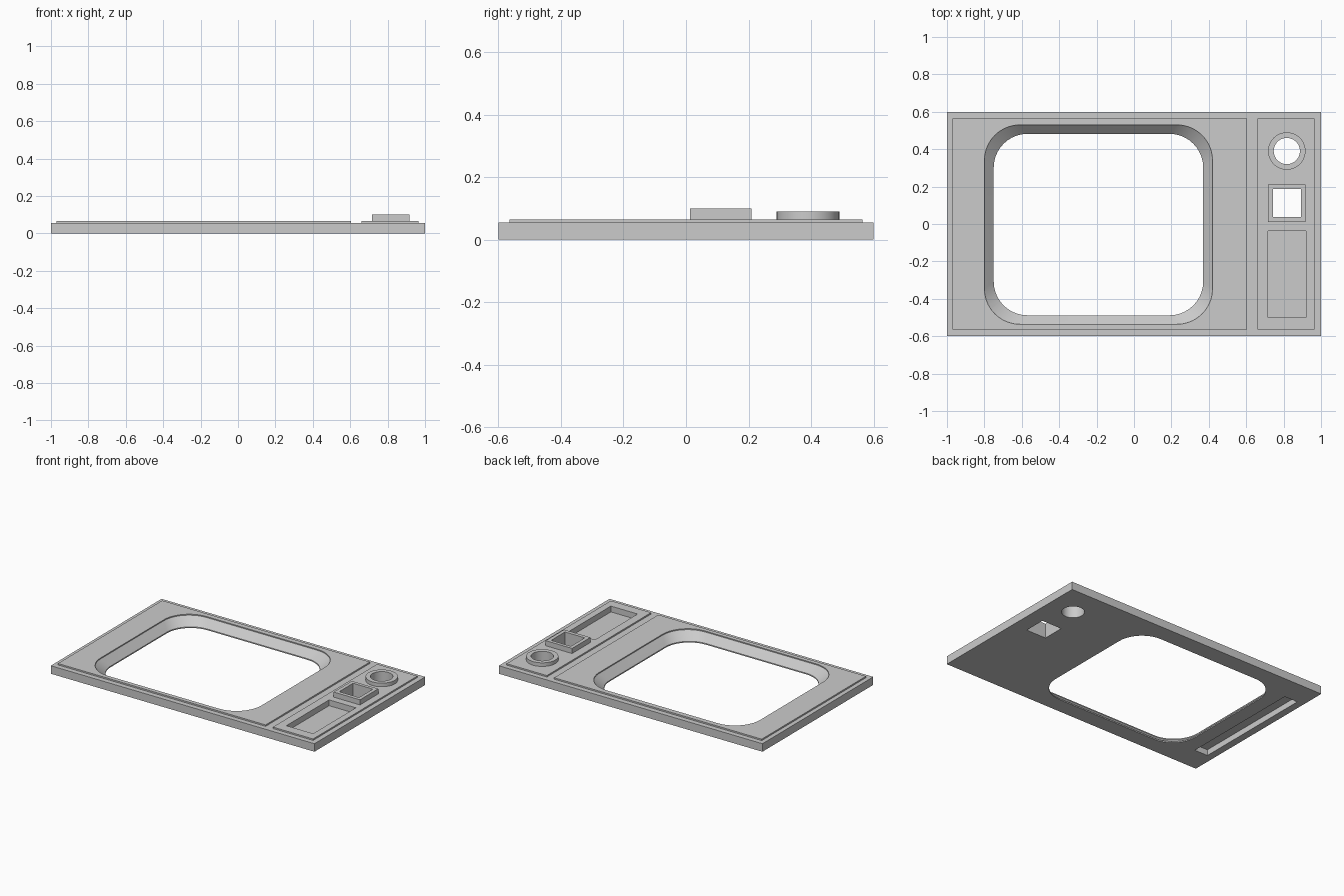
import bpy, bmesh, math

if "Cube" in bpy.data.objects:
    bpy.data.objects.remove(bpy.data.objects["Cube"], do_unlink=True)

grey = bpy.data.materials.new("plain grey")
grey.use_nodes = True
colour = (0.6, 0.6, 0.6, 1)
grey.diffuse_color = colour
grey.node_tree.nodes["Principled BSDF"].inputs["Base Color"].default_value = colour


def outline(cx, cy, hx, hy, r=0, steps=10):
    """Counter-clockwise rectangle with optional rounded corners."""
    if r == 0:
        return [(cx + sx * hx, cy + sy * hy)
                for sx, sy in ((1, 1), (-1, 1), (-1, -1), (1, -1))]
    points = []
    for corner, (sx, sy) in enumerate(((1, 1), (-1, 1), (-1, -1), (1, -1))):
        for i in range(steps + 1):
            a = (corner + i / steps) * math.pi / 2
            points.append((cx + sx * (hx - r) + r * math.cos(a),
                           cy + sy * (hy - r) + r * math.sin(a)))
    return points


def loft(name, sections):
    """Closed solid through (z, outline) sections, bottom to top."""
    bm = bmesh.new()
    rings = [[bm.verts.new((x, y, z)) for x, y in pts] for z, pts in sections]
    for low, high in zip(rings, rings[1:]):
        n = len(low)
        for i in range(n):
            j = (i + 1) % n
            bm.faces.new((low[i], low[j], high[j], high[i]))
    bm.faces.new(rings[0][::-1])
    bm.faces.new(rings[-1])
    mesh = bpy.data.meshes.new(name)
    bm.to_mesh(mesh)
    bm.free()
    mesh.materials.append(grey)
    obj = bpy.data.objects.new(name, mesh)
    bpy.context.collection.objects.link(obj)
    return obj


def prism(name, z0, z1, pts):
    return loft(name, [(z0, pts), (z1, pts)])


def box(name, x0, x1, y0, y1, z0, z1):
    return prism(name, z0, z1, outline((x0 + x1) / 2, (y0 + y1) / 2,
                                       (x1 - x0) / 2, (y1 - y0) / 2))


def circle(cx, cy, r):
    return [(cx + r * math.cos(i * math.tau / 48),
             cy + r * math.sin(i * math.tau / 48)) for i in range(48)]


def cut(obj, *cutters):
    bpy.context.view_layer.objects.active = obj
    for cutter in cutters:
        mod = obj.modifiers.new("cut", "BOOLEAN")
        mod.operation = "DIFFERENCE"
        mod.solver = "EXACT"
        mod.object = cutter
        bpy.ops.object.modifier_apply(modifier=mod.name)


SLAB, PANEL = 0.055, 0.065

# Solid parts
slab = box("base_plate", -1, 1, -0.6, 0.6, 0, SLAB)
screen = box("screen_panel", -0.97, 0.605, -0.565, 0.565, SLAB, PANEL)
controls = box("control_panel", 0.66, 0.965, -0.565, 0.565, SLAB, PANEL)
dial = prism("round_collar", PANEL, 0.09, circle(0.817, 0.39, 0.1))
square = box("square_collar", 0.717, 0.917, 0.012, 0.21, PANEL, 0.10)

# Cutters
inner = outline(-0.19, -0.003, 0.56, 0.485, 0.18)
outer = outline(-0.19, -0.003, 0.61, 0.533, 0.19)
opening = loft("opening_cutter", [(-0.1, inner), (0.008, inner),
                                  (0.058, outer), (0.2, outer)])
dial_hole = prism("round_cutter", -0.1, 0.2, circle(0.817, 0.39, 0.07))
square_hole = box("square_cutter", 0.742, 0.892, 0.037, 0.187, -0.1, 0.2)
tray = box("tray_cutter", 0.717, 0.92, -0.5, -0.037, 0.025, 0.2)
slot = box("slot_cutter", -0.95, -0.85, -0.43, 0.43, -0.1, 0.04)
cutters = [opening, dial_hole, square_hole, tray, slot]

cut(slab, *cutters)
cut(screen, opening)
cut(controls, dial_hole, square_hole, tray)
cut(dial, dial_hole)
cut(square, square_hole)
for cutter in cutters:
    bpy.data.objects.remove(cutter, do_unlink=True)

# Smooth the rounded walls, keep the edges crisp
bpy.ops.object.select_all(action="DESELECT")
for part in (slab, screen, controls, dial, square):
    part.select_set(True)
bpy.context.view_layer.objects.active = slab
bpy.ops.object.shade_smooth_by_angle(angle=math.radians(30))
